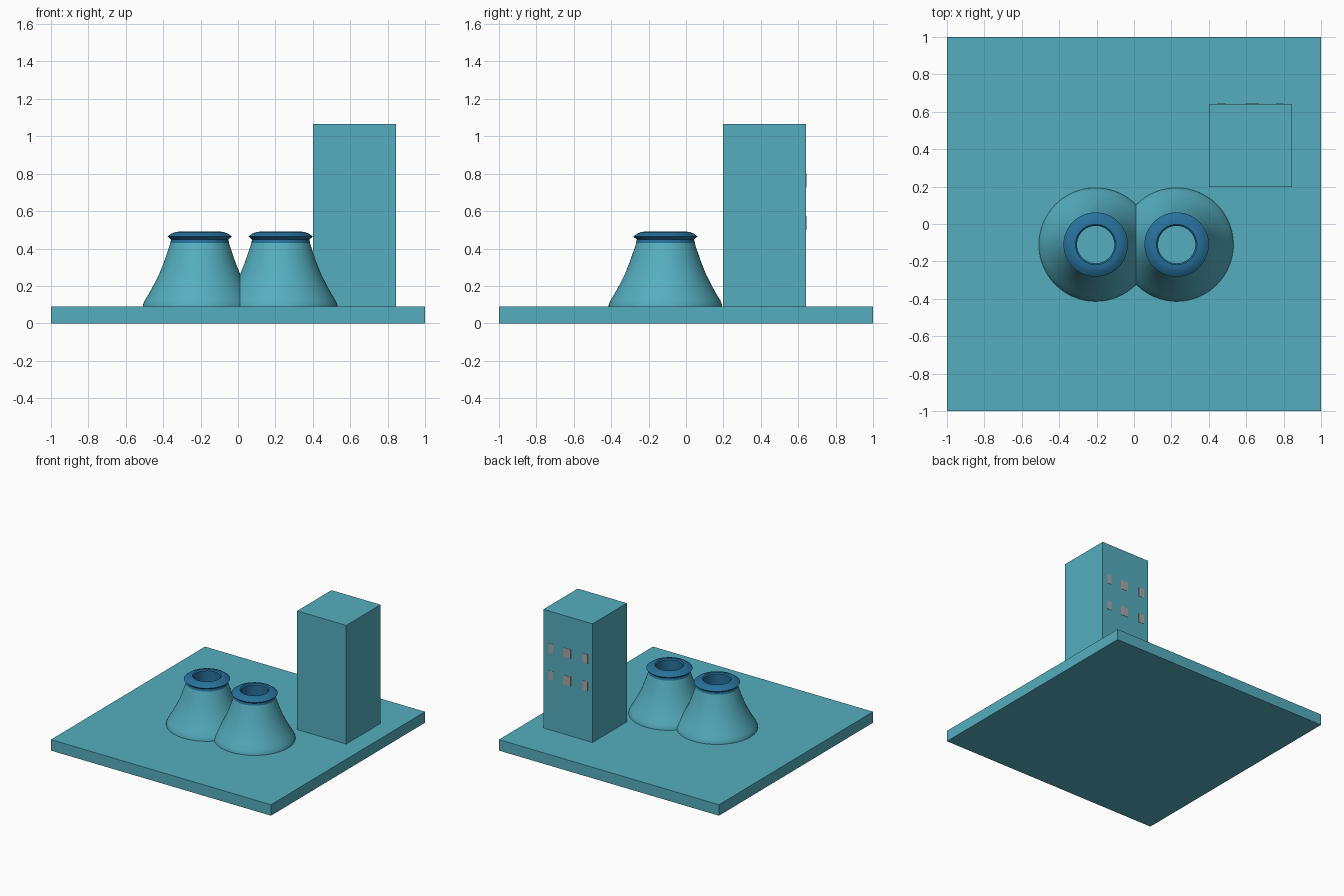
import bpy, bmesh, math

if "Cube" in bpy.data.objects:
    bpy.data.objects.remove(bpy.data.objects["Cube"])


def material(name, color):
    m = bpy.data.materials.new(name)
    m.diffuse_color = (*color, 1)
    m.use_nodes = True
    m.node_tree.nodes["Principled BSDF"].inputs["Base Color"].default_value = m.diffuse_color
    return m


TEAL = material("teal", (0.09, 0.42, 0.52))
BLUE = material("blue", (0.02, 0.165, 0.33))
PALE = material("window_grey", (0.42, 0.38, 0.36))


def finish(bm, name, mat):
    bmesh.ops.recalc_face_normals(bm, faces=bm.faces)
    mesh = bpy.data.meshes.new(name)
    bm.to_mesh(mesh)
    bm.free()
    ob = bpy.data.objects.new(name, mesh)
    mesh.materials.append(mat)
    bpy.context.collection.objects.link(ob)
    return ob


def box(name, lo, hi, mat):
    bm = bmesh.new()
    bmesh.ops.create_cube(bm, size=1)
    for v in bm.verts:
        v.co = [(a + b) / 2 + c * (b - a) for a, b, c in zip(lo, hi, v.co)]
    return finish(bm, name, mat)


def lathe(name, profile, x, y, mat, closed=False, cap=False, n=64):
    """Spin (radius, z) points around the vertical axis."""
    bm = bmesh.new()
    rings = [[bm.verts.new((r * math.cos(2 * math.pi * i / n),
                            r * math.sin(2 * math.pi * i / n), z))
              for i in range(n)] for r, z in profile]
    pairs = list(zip(rings, rings[1:]))
    if closed:
        pairs.append((rings[-1], rings[0]))
    for a, b in pairs:
        for i in range(n):
            j = (i + 1) % n
            bm.faces.new((a[i], a[j], b[j], b[i]))
    if cap:
        bm.faces.new(rings[0])
        bm.faces.new(rings[-1])
    ob = finish(bm, name, mat)
    ob.location = (x, y, 0)
    bpy.ops.object.select_all(action='DESELECT')
    ob.select_set(True)
    bpy.context.view_layer.objects.active = ob
    bpy.ops.object.shade_smooth_by_angle(angle=math.radians(35))
    return ob


# Ground slab and tall building
box("base_slab", (-1, -1, 0), (1, 1, 0.09), TEAL)
box("building", (0.40, 0.197, 0.085), (0.846, 0.642, 1.065), TEAL)

# Windows on the back wall, two rows of three
for row, (z0, z1) in enumerate([(0.50, 0.575), (0.725, 0.80)]):
    for col, (x0, x1) in enumerate([(0.443, 0.492), (0.597, 0.667), (0.76, 0.80)]):
        box(f"window_{row}_{col}", (x0, 0.635, z0), (x1, 0.644, z1), PALE)

# Cooling towers: flared shell with a shaft floor, and a blue lipped rim
SHELL = [(0.304, 0.085), (0.303, 0.10), (0.294, 0.122), (0.272, 0.157),
         (0.246, 0.205), (0.217, 0.262), (0.19, 0.33), (0.166, 0.40),
         (0.153, 0.44), (0.104, 0.44), (0.104, 0.36)]
RIM = [(0.157, 0.43), (0.153, 0.448), (0.172, 0.464), (0.152, 0.479),
       (0.128, 0.489), (0.108, 0.490), (0.100, 0.482), (0.100, 0.36),
       (0.108, 0.36), (0.108, 0.43)]
for side, cx in (("left", -0.205), ("right", 0.228)):
    lathe(f"cooling_tower_{side}", SHELL, cx, -0.11, TEAL, cap=True)
    lathe(f"tower_rim_{side}", RIM, cx, -0.11, BLUE, closed=True)
